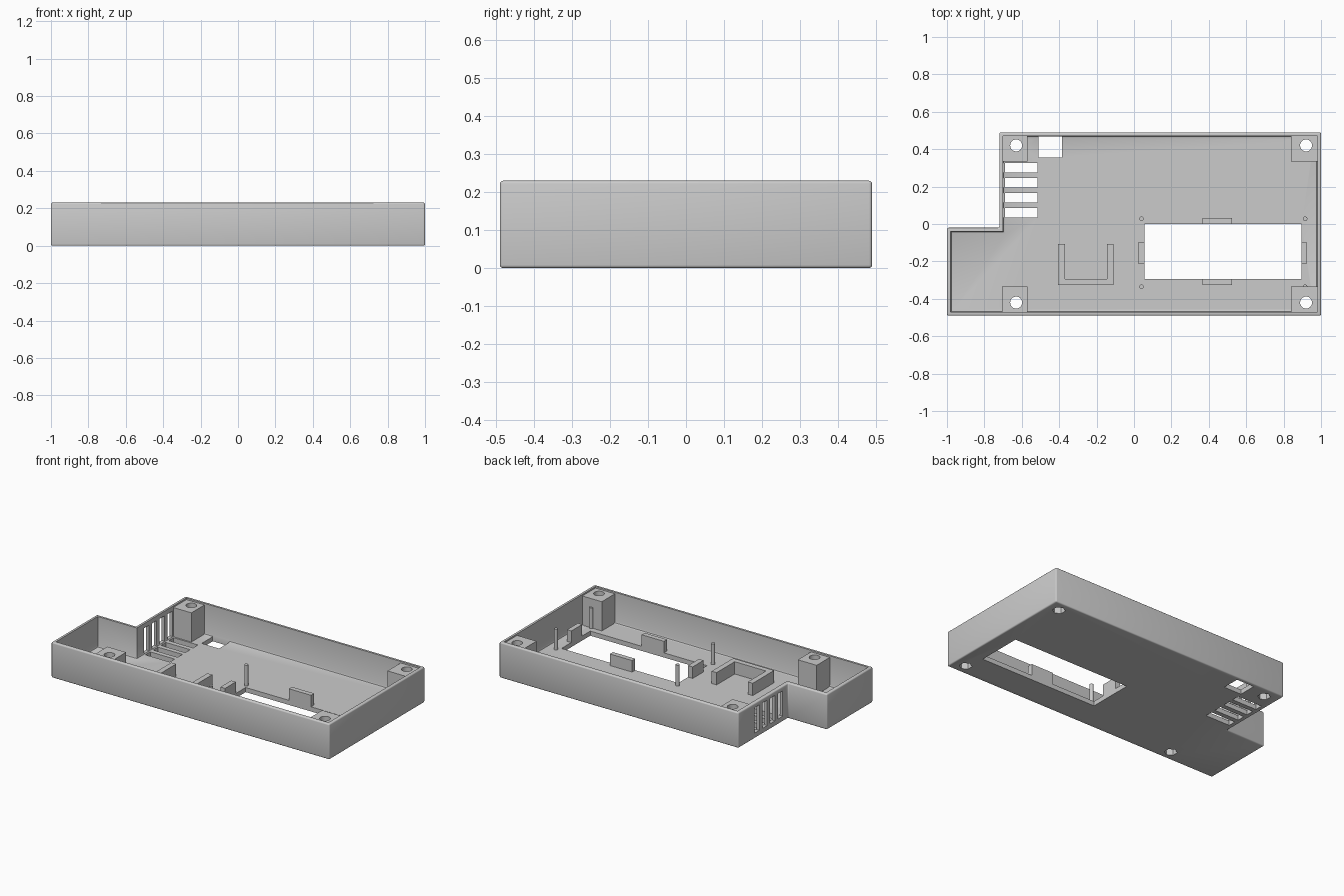
import bpy
import bmesh
import math
from mathutils import Matrix

default = bpy.data.objects.get("Cube")
if default:
    bpy.data.objects.remove(default, do_unlink=True)

HEIGHT, WALL, FLOOR = 0.23, 0.02, 0.03

grey = bpy.data.materials.new("grey_plastic")
grey.use_nodes = True
grey.diffuse_color = (0.6, 0.6, 0.6, 1)
grey.node_tree.nodes["Principled BSDF"].inputs["Base Color"].default_value = (0.6, 0.6, 0.6, 1)


def finish(name, bm):
    bmesh.ops.recalc_face_normals(bm, faces=bm.faces)
    mesh = bpy.data.meshes.new(name)
    bm.to_mesh(mesh)
    bm.free()
    mesh.materials.append(grey)
    obj = bpy.data.objects.new(name, mesh)
    bpy.context.collection.objects.link(obj)
    return obj


def boxes(name, spans):
    """Each span is (x0, x1, y0, y1, z0, z1)."""
    bm = bmesh.new()
    for x0, x1, y0, y1, z0, z1 in spans:
        place = Matrix.Translation(((x0 + x1) / 2, (y0 + y1) / 2, (z0 + z1) / 2))
        size = Matrix.Diagonal((x1 - x0, y1 - y0, z1 - z0, 1))
        bmesh.ops.create_cube(bm, size=1, matrix=place @ size)
    return finish(name, bm)


def cylinders(name, centres, radius, z0, z1, sides):
    bm = bmesh.new()
    for x, y in centres:
        bmesh.ops.create_cone(bm, cap_ends=True, segments=sides, radius1=radius,
                              radius2=radius, depth=z1 - z0,
                              matrix=Matrix.Translation((x, y, (z0 + z1) / 2)))
    return finish(name, bm)


def outline_prism(name, inset, z0, z1, bevel, segments, bottom_only=False):
    """Stepped case outline, inset and extruded."""
    left, right, front, back = -1 + inset, 1 - inset, -0.49 + inset, 0.49 - inset
    notch_x, notch_y = -0.72 + inset, -0.02 - inset
    points = [(left, front), (right, front), (right, back),
              (notch_x, back), (notch_x, notch_y), (left, notch_y)]
    bm = bmesh.new()
    face = bm.faces.new([bm.verts.new((x, y, z0)) for x, y in points])
    top = bmesh.ops.extrude_face_region(bm, geom=[face])
    for v in top["geom"]:
        if isinstance(v, bmesh.types.BMVert):
            v.co.z = z1
    bmesh.ops.recalc_face_normals(bm, faces=bm.faces)
    edges = [e for e in bm.edges
             if not bottom_only or all(v.co.z < z0 + 0.001 for v in e.verts)]
    bmesh.ops.bevel(bm, geom=edges, offset=bevel, segments=segments,
                    profile=0.5, affect='EDGES')
    return finish(name, bm)


def cut(obj, cutters):
    for cutter in cutters:
        mod = obj.modifiers.new(cutter.name, 'BOOLEAN')
        mod.operation = 'DIFFERENCE'
        mod.solver = 'EXACT'
        mod.object = cutter
    graph = bpy.context.evaluated_depsgraph_get()
    mesh = bpy.data.meshes.new_from_object(obj.evaluated_get(graph))
    obj.modifiers.clear()
    obj.data = mesh


# Case shell and its cutters
shell = outline_prism("case_shell", 0, 0, HEIGHT, 0.008, 3)
cavity = outline_prism("cavity_cutter", WALL, FLOOR, 0.4, 0.012, 2, True)

vents_y = [0.06 + 0.08 * i for i in range(4)]
floor_vents = boxes("floor_vent_cutter",
                    [(-0.69, -0.515, y - 0.025, y + 0.025, -0.1, 0.1) for y in vents_y])
side_vents = boxes("side_vent_cutter",
                   [(-0.8, -0.695, y - 0.025, y + 0.025, 0.035, 0.2) for y in vents_y])
openings = boxes("opening_cutter", [(0.055, 0.895, -0.295, 0.0, -0.1, 0.1),
                                    (-0.51, -0.385, 0.355, 0.469, -0.1, 0.1)])

# Screw holes with hexagonal nut pockets underneath
screws = [(x, y) for x in (-0.63, 0.92) for y in (-0.42, 0.42)]
screw_holes = cylinders("screw_hole_cutter", screws, 0.032, -0.1, 0.4, 24)
nut_pockets = cylinders("nut_pocket_cutter", screws, 0.038, -0.1, 0.06, 6)

# Corner screw posts
posts = boxes("screw_posts", [
    (x0, x1, min(s * 0.335, s * 0.475), max(s * 0.335, s * 0.475), 0.02, 0.22)
    for x0, x1 in ((-0.705, -0.57), (0.84, 0.985)) for s in (-1, 1)])

cut(shell, [cavity, floor_vents, side_vents, openings, screw_holes, nut_pockets])
cut(posts, [screw_holes, nut_pockets])
for cutter in (cavity, floor_vents, side_vents, openings, screw_holes, nut_pockets):
    bpy.data.objects.remove(cutter, do_unlink=True)

# Retaining blocks around the display window
base = FLOOR - 0.005
blocks = boxes("display_blocks", [
    (0.365, 0.525, 0.0, 0.032, base, 0.105),
    (0.365, 0.525, -0.327, -0.295, base, 0.105),
    (0.022, 0.055, -0.212, -0.1, base, 0.105),
    (0.895, 0.926, -0.212, -0.1, base, 0.105)])

# Locating pins at the window corners
pins = cylinders("display_pins", [(x, y) for x in (0.04, 0.915) for y in (-0.335, 0.028)],
                 0.012, base, 0.165, 16)

# U-shaped bracket on the floor
bm = bmesh.new()
u_shape = [(-0.405, -0.327), (-0.11, -0.327), (-0.11, -0.107), (-0.145, -0.107),
           (-0.145, -0.293), (-0.37, -0.293), (-0.37, -0.107), (-0.405, -0.107)]
face = bm.faces.new([bm.verts.new((x, y, base)) for x, y in u_shape])
raised = bmesh.ops.extrude_face_region(bm, geom=[face])
for v in raised["geom"]:
    if isinstance(v, bmesh.types.BMVert):
        v.co.z = 0.11
bracket = finish("u_bracket", bm)

# Smooth rounded surfaces, keep hard edges
bpy.ops.object.select_all(action='DESELECT')
for obj in (shell, posts, blocks, pins, bracket):
    obj.select_set(True)
bpy.context.view_layer.objects.active = shell
bpy.ops.object.shade_smooth_by_angle(angle=math.radians(35))
